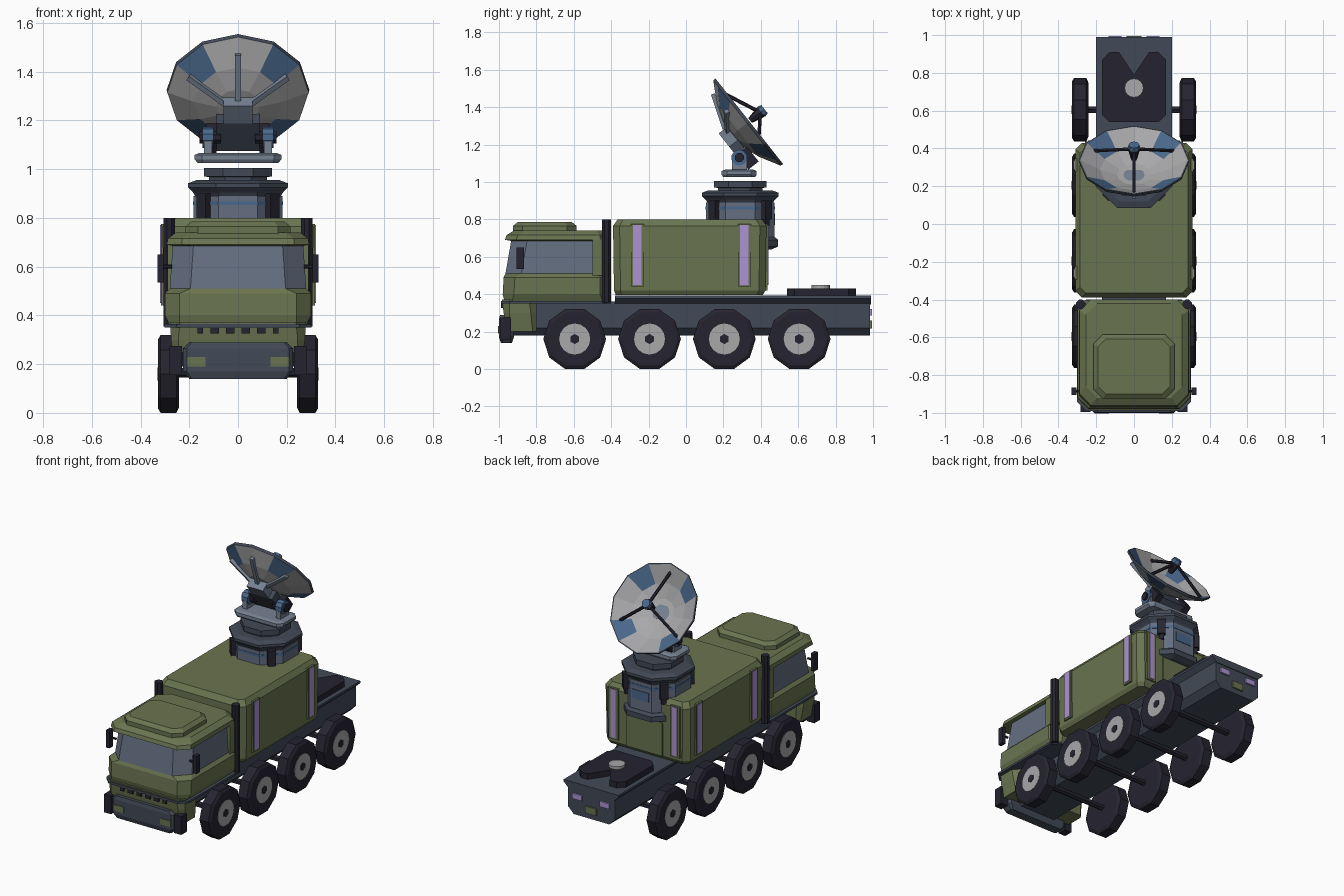
import bpy, bmesh, math
from mathutils import Matrix, Vector

if "Cube" in bpy.data.objects:
    bpy.data.objects.remove(bpy.data.objects["Cube"])


def material(name, r, g, b):
    lin = [((c / 255 + 0.055) / 1.055) ** 2.4 for c in (r, g, b)]
    m = bpy.data.materials.new(name)
    m.diffuse_color = (*lin, 1)
    m.use_nodes = True
    m.node_tree.nodes["Principled BSDF"].inputs["Base Color"].default_value = m.diffuse_color
    return m


OLIVE = material("olive", 106, 116, 80)
DARK = material("dark slate", 66, 74, 87)
BLACK = material("black", 37, 36, 48)
GLASS = material("glass grey", 101, 111, 129)
STEEL = material("steel", 118, 130, 146)
PALE = material("pale grey", 168, 168, 170)
BLUE = material("blue", 74, 104, 140)
LILAC = material("lilac", 172, 148, 210)


def finish(name, bm, mats, matrix=None):
    if matrix:
        bm.transform(matrix)
    bmesh.ops.recalc_face_normals(bm, faces=bm.faces)
    me = bpy.data.meshes.new(name)
    bm.to_mesh(me)
    bm.free()
    for m in mats if isinstance(mats, tuple) else (mats,):
        me.materials.append(m)
    ob = bpy.data.objects.new(name, me)
    bpy.context.collection.objects.link(ob)
    return ob


def loft(name, secs, mats, rule=None):
    """Stack of chamfered rectangles: (z, half width, y0, y1, chamfer)."""
    bm = bmesh.new()
    rings = []
    for z, h, a, b, c in secs:
        pts = [(-h, a + c), (-h + c, a), (h - c, a), (h, a + c),
               (h, b - c), (h - c, b), (-h + c, b), (-h, b - c)]
        rings.append([bm.verts.new((x, y, z)) for x, y in pts])
    for k, (p, q) in enumerate(zip(rings, rings[1:])):
        for i in range(8):
            j = (i + 1) % 8
            f = bm.faces.new((p[i], p[j], q[j], q[i]))
            f.material_index = rule(k, i) if rule else 0
    bm.faces.new(rings[0])
    bm.faces.new(rings[-1])
    return finish(name, bm, mats)


def box(name, xs, ys, zs, mat, matrix=None):
    bm = bmesh.new()
    size = [b - a for a, b in (xs, ys, zs)]
    mid = [(a + b) / 2 for a, b in (xs, ys, zs)]
    bmesh.ops.create_cube(bm, size=1, matrix=Matrix.Translation(mid) @ Matrix.Diagonal((*size, 1)))
    return finish(name, bm, mat, matrix)


def prism(name, pts, z0, z1, mat, matrix=None):
    bm = bmesh.new()
    lo, hi = [[bm.verts.new((x, y, z)) for x, y in pts] for z in (z0, z1)]
    bm.faces.new(lo)
    bm.faces.new(hi)
    for i in range(len(pts)):
        j = (i + 1) % len(pts)
        bm.faces.new((lo[i], lo[j], hi[j], hi[i]))
    return finish(name, bm, mat, matrix)


def lathe(name, prof, n, mats, matrix, phase=0.0, rule=None):
    bm = bmesh.new()
    rings = []
    for r, z in prof:
        if r == 0:
            rings.append([bm.verts.new((0, 0, z))] * n)
        else:
            angs = [phase + math.tau * i / n for i in range(n)]
            rings.append([bm.verts.new((r * math.cos(t), r * math.sin(t), z)) for t in angs])
    for k, (p, q) in enumerate(zip(rings, rings[1:])):
        for i in range(n):
            j = (i + 1) % n
            f = bm.faces.new(tuple(dict.fromkeys((p[i], p[j], q[j], q[i]))))
            f.material_index = rule(k, i) if rule else 0
    return finish(name, bm, mats, matrix)


def rod(name, a, b, r, mat, n=6, matrix=None):
    a, b = Vector(a), Vector(b)
    d = b - a
    m = Matrix.Translation(a) @ d.to_track_quat("Z", "Y").to_matrix().to_4x4()
    return lathe(name, [(0, 0), (r, 0), (r, d.length), (0, d.length)], n, mat,
                 matrix @ m if matrix else m, math.pi / n)


def span(s, a, b):
    return tuple(sorted((s * a, s * b)))


# Chassis, rear deck and coupling plate
along = Matrix.Rotation(math.radians(90), 4, "X")
prism("chassis", [(-.17, .36), (.17, .36), (.17, .22), (.13, .18), (-.13, .18), (-.17, .22)],
      -.985, .94, DARK, along)
prism("rear_deck", [(-.2, .392), (.2, .392), (.2, .378), (.165, .345), (-.165, .345), (-.2, .378)],
      -.99, .38, DARK, along)
prism("coupling_plate", [(-.17, .58), (-.13, .54), (.13, .54), (.17, .58), (.17, .87), (.13, .91),
      (.08, .91), (0, .79), (-.08, .91), (-.13, .91), (-.17, .87)], .39, .43, BLACK)
lathe("coupling_disc", [(0, .42), (.05, .42), (.05, .448), (0, .448)], 16, PALE,
      Matrix.Translation((0, .72, 0)))
for s in (-1, 1):
    box("tail_light", span(s, .065, .135), (.98, .995), (.285, .32), LILAC)
box("rear_plate", (-.04, .04), (.98, .995), (.215, .26), OLIVE)

# Wheels and axles
for y in (-.595, -.195, .205, .605):
    rod("axle", (-.26, y, .165), (.26, y, .165), .02, BLACK)
    for s in (-1, 1):
        m = Matrix.Translation((s * .285, y, .16)) @ Matrix.Rotation(s * math.pi / 2, 4, "Y")
        lathe("tyre", [(0, -.043), (.145, -.043), (.168, -.032), (.168, .032), (.15, .043), (0, .038)],
              10, BLACK, m, math.pi / 10)
        lathe("wheel_hub", [(0, .03), (.083, .03), (.083, .043), (0, .043)], 16, PALE, m)
        lathe("wheel_nut", [(0, .03), (.027, .03), (.027, .046), (0, .046)], 6, BLACK, m)

# Cab: the window band is section 3, glass on front, corners and sides
loft("cab", [(.36, .28, -.97, -.405, .04), (.40, .3, -.98, -.4, .06), (.49, .3, -.975, -.4, .06),
             (.51, .28, -.965, -.41, .085), (.685, .268, -.935, -.41, .085),
             (.69, .292, -.968, -.4, .06), (.715, .288, -.96, -.4, .06), (.74, .255, -.92, -.42, .06)],
     (OLIVE, GLASS), lambda k, i: int(k == 3 and i != 5))
loft("roof_hatch", [(.73, .215, -.925, -.585, .05), (.765, .215, -.925, -.585, .05),
                    (.785, .19, -.9, -.61, .04)], OLIVE)
box("rear_pillar", (-.29, .29), (-.5, -.405), (.5, .7), OLIVE)
loft("cab_skirt", [(.35, .302, -.99, -.4, .05), (.364, .302, -.99, -.4, .05)], DARK)
loft("cab_nose", [(.2, .26, -.955, -.8, .02), (.30, .275, -.975, -.8, .03),
                  (.372, .278, -.985, -.8, .04)], OLIVE)
for x in (-.155, -.095, -.032, .032, .095, .155):
    w = .012 if abs(x) > .15 else .018
    box("grille_slot", (x - w, x + w), (-.989, -.96), (.325, .36), BLACK)

# Bumper, headlights, mirrors and exhaust stacks
loft("bumper", [(.14, .2, -.99, -.93, .01), (.17, .225, -1.0, -.92, .015),
                (.265, .225, -1.0, -.92, .015), (.288, .2, -.995, -.93, .01)], DARK)
for s in (-1, 1):
    box("bumper_end", span(s, .23, .282), (-.995, -.935), (.155, .275), BLACK)
    box("bumper_bracket", span(s, .2, .24), (-.97, -.94), (.19, .25), BLACK)
    box("headlight", span(s, .133, .21), (-1.004, -.99), (.19, .23), OLIVE)
    box("mirror", span(s, .305, .33), (-.905, -.865), (.535, .65), BLACK)
    rod("mirror_arm", (s * .27, -.885, .6), (s * .315, -.885, .6), .008, BLACK)
    rod("exhaust_stack", (s * .282, -.425, .355), (s * .282, -.425, .8), .026, BLACK, 8)

# Equipment body with lilac strips and rear door
loft("equipment_body", [(.395, .29, -.375, .41, .03), (.42, .305, -.385, .425, .035),
                        (.765, .31, -.39, .43, .035), (.8, .285, -.365, .405, .03)], OLIVE)
for s in (-1, 1):
    for y in (-.26, .312):
        box("side_post", span(s, .3, .316), (y - .035, y + .035), (.44, .775), OLIVE)
        box("side_strip", span(s, .3, .32), (y - .023, y + .023), (.45, .77), LILAC)
    box("rear_post", span(s, .19, .26), (.42, .437), (.44, .775), OLIVE)
    box("rear_strip", span(s, .207, .243), (.42, .441), (.45, .77), LILAC)
box("rear_door", (-.13, .13), (.42, .436), (.42, .64), OLIVE)


# Octagonal turret centred on y = 0.29
def octo(name, mat, *zr):
    return loft(name, [(z, r, .29 - r, .29 + r, r * .56) for z, r in zr], mat)


octo("turret_foot", DARK, (.64, .17), (.655, .203), (.69, .203), (.705, .185))
octo("turret_body", GLASS, (.68, .182), (.89, .182))
octo("turret_stripe", BLUE, (.852, .185), (.868, .185))
octo("turret_collar", DARK, (.88, .17), (.905, .185), (.925, .205), (.942, .205), (.955, .17))
octo("turret_neck", DARK, (.95, .12), (.968, .12), (.97, .14), (1.005, .14))
box("turret_hatch", (-.06, .06), (.46, .476), (.77, .83), BLUE)
for a in (45, 135, 225, 315):
    t = Matrix.Translation((0, .29, 0)) @ Matrix.Rotation(math.radians(a), 4, "Z")
    box("turret_clamp", (.17, .215), (-.025, .025), (.8, .9), BLACK, t)
    box("turret_clamp_tail", (.17, .205), (-.015, .015), (.765, .81), BLACK, t)

# Yoke carrying the dish
loft("yoke_base", [(1.025, .165, .2, .37, .02), (1.04, .178, .19, .378, .03),
                   (1.058, .178, .19, .378, .03), (1.066, .16, .21, .36, .02)], STEEL)
for s in (-1, 1):
    box("yoke_arm", span(s, .107, .14), (.245, .325), (1.06, 1.135), STEEL)
    rod("yoke_pivot", (s * .1, .285, 1.13), (s * .145, .285, 1.13), .043, BLUE, 10)
    rod("yoke_shaft", (s * .07, .285, 1.13), (s * .158, .285, 1.13), .026, BLACK, 8)

# Dish frame: local y runs up the dish, local z is the way it faces
D = Matrix(((-1, 0, 0, 0), (0, -.62, .784, .335), (0, .784, .62, 1.322), (0, 0, 0, 1)))
lathe("dish", [(0, -.115), (.09, -.106), (.18, -.074), (.29, -.012), (.293, .004), (.285, .004),
               (.18, -.06), (.09, -.092), (0, -.1)], 12, (PALE, BLUE, DARK), D, 0,
      lambda k, i: 1 if k in (2, 5) and i % 3 == 1 else 2 if k in (3, 4) else 0)
for a in (30, 90, 150):
    c, s = math.cos(math.radians(a)), math.sin(math.radians(a))
    rod("dish_rib", (.05 * c, .05 * s, -.125), (.235 * c, .235 * s, -.058), .016, STEEL, 4, D)
box("dish_hub", (-.06, .06), (-.04, .05), (-.165, -.095), STEEL, D)
box("dish_bracket", (-.088, .088), (-.185, -.04), (-.165, -.105), DARK, D)
for s in (-1, 1):
    box("dish_lug", span(s, .088, .13), (-.2, -.1), (-.16, -.09), BLACK, D)

# Feed horn on three struts
for a in (90, 210, 330):
    c, s = math.cos(math.radians(a)), math.sin(math.radians(a))
    rod("feed_strut", (.245 * c, .245 * s, -.03), (0, 0, .08), .01, BLACK, 6, D)
lathe("feed_horn", [(0, .01), (.016, .01), (.03, .07), (.03, .09), (0, .09)], 8, BLACK, D)
lathe("feed_cap", [(0, .085), (.034, .085), (.028, .108), (0, .108)], 8, BLUE, D)
